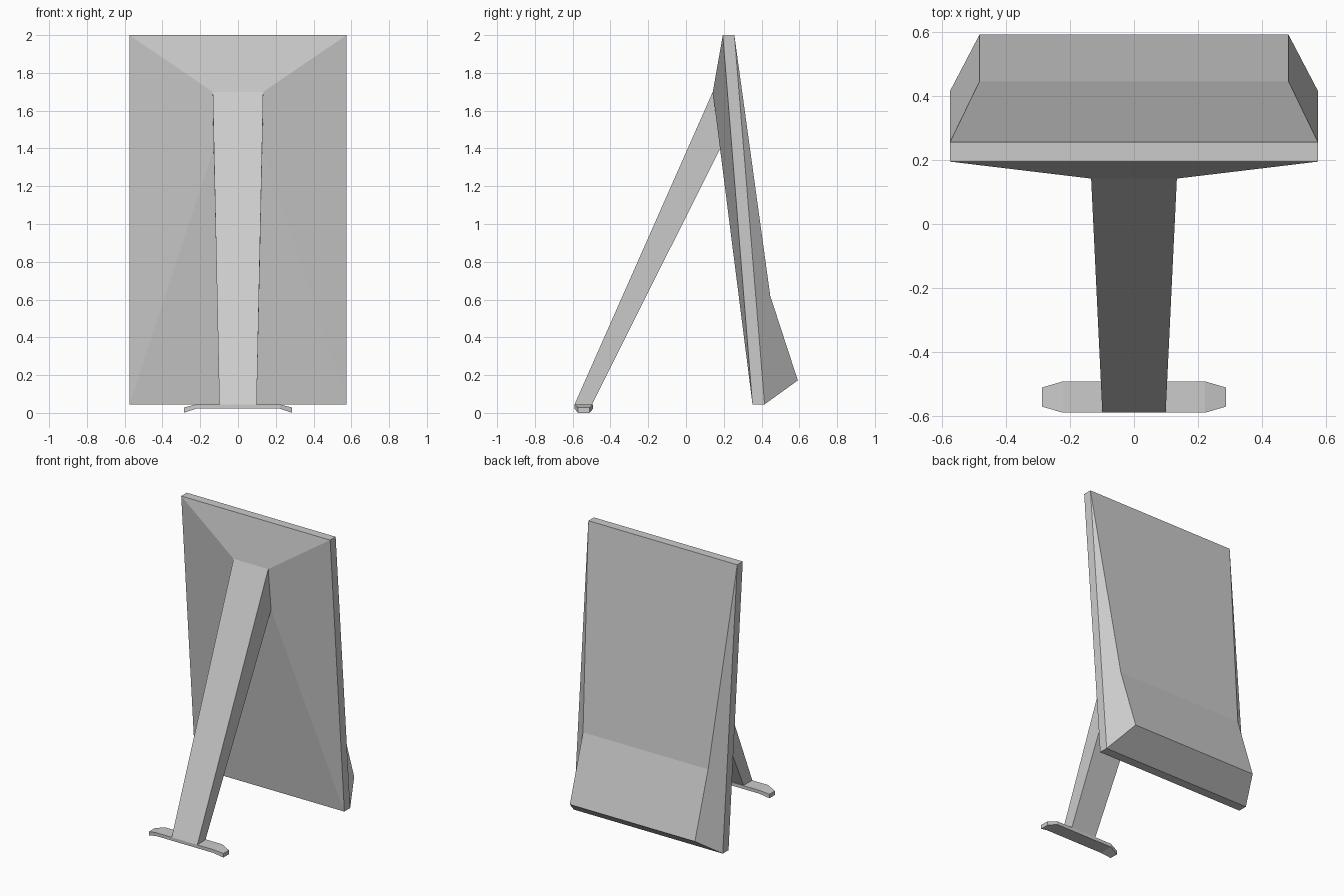
import bpy
import bmesh

if "Cube" in bpy.data.objects:
    bpy.data.objects.remove(bpy.data.objects["Cube"])


def ring(half_top, y_top, z_top, half_low, y_low, z_low):
    """Four-cornered section, symmetric in x, from an upper and a lower edge."""
    return [(-half_top, y_top, z_top), (half_top, y_top, z_top),
            (half_low, y_low, z_low), (-half_low, y_low, z_low)]


def loft(name, rings, cap_first=True, cap_last=True):
    bm = bmesh.new()
    loops = [[bm.verts.new(p) for p in r] for r in rings]
    for a, b in zip(loops, loops[1:]):
        n = len(a)
        for i in range(n):
            j = (i + 1) % n
            bm.faces.new((a[i], a[j], b[j], b[i]))
    if cap_first:
        bm.faces.new(loops[0][::-1])
    if cap_last:
        bm.faces.new(loops[-1])
    bmesh.ops.recalc_face_normals(bm, faces=bm.faces)
    mesh = bpy.data.meshes.new(name)
    bm.to_mesh(mesh)
    bm.free()
    obj = bpy.data.objects.new(name, mesh)
    bpy.context.collection.objects.link(obj)
    return obj


# Section where the leg meets the panel
joint = ring(0.134, 0.142, 1.70, 0.129, 0.181, 1.40)

# Panel: tapered front, slab edge, and projecting kicked-out back face
loft("panel", [
    joint,
    ring(0.575, 0.195, 2.0, 0.575, 0.352, 0.045),
    ring(0.575, 0.256, 2.0, 0.575, 0.416, 0.045),
    ring(0.483, 0.446, 0.62, 0.483, 0.592, 0.172),
], cap_first=False)

# Slanted support leg
loft("support_leg", [
    ring(0.099, -0.590, 0.045, 0.097, -0.497, 0.045),
    joint,
], cap_last=False)

# Foot bar with chamfered, drooping ends
foot = []
for x, y0, y1, z0, z1 in [(-0.287, -0.571, -0.511, 0.0, 0.028),
                          (-0.222, -0.590, -0.492, 0.022, 0.045),
                          (0.222, -0.590, -0.492, 0.022, 0.045),
                          (0.287, -0.571, -0.511, 0.0, 0.028)]:
    foot.append([(x, y0, z0), (x, y1, z0), (x, y1, z1), (x, y0, z1)])
loft("foot_bar", foot)
